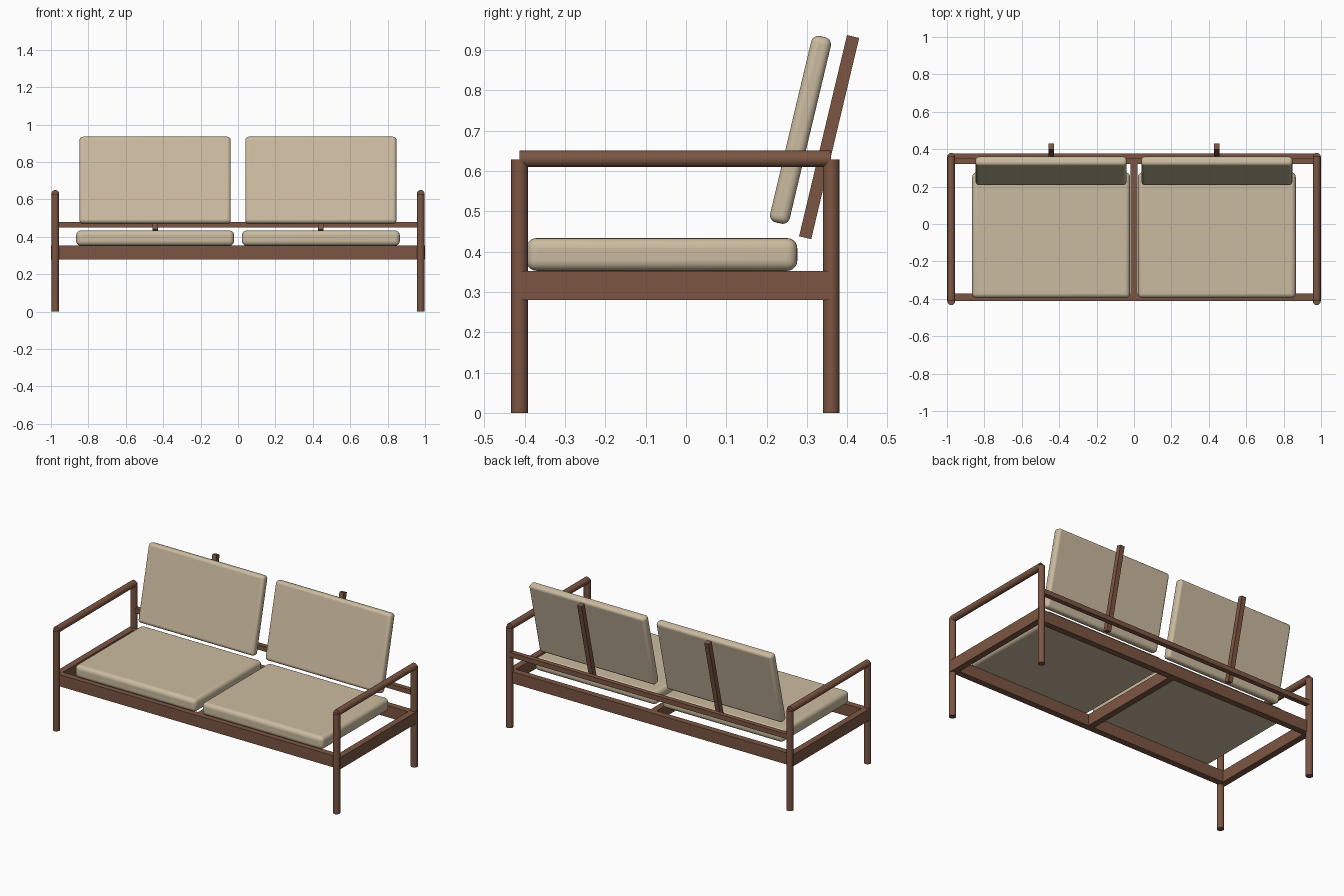
import bpy
from math import radians

cube = bpy.data.objects.get("Cube")
if cube:
    bpy.data.objects.remove(cube, do_unlink=True)


def material(name, colour):
    mat = bpy.data.materials.new(name)
    mat.use_nodes = True
    mat.diffuse_color = colour
    mat.node_tree.nodes["Principled BSDF"].inputs["Base Color"].default_value = colour
    return mat


wood = material("brown wood", (0.20, 0.092, 0.055, 1))
fabric = material("beige fabric", (0.60, 0.50, 0.35, 1))


def box(name, centre, size, mat, tilt=0, bevel=0):
    bpy.ops.mesh.primitive_cube_add(size=1, location=centre)
    ob = bpy.context.object
    ob.name = name
    ob.scale = size
    bpy.ops.object.transform_apply(location=False, rotation=False, scale=True)
    ob.rotation_euler.x = -radians(tilt)
    ob.data.materials.append(mat)
    if bevel:
        mod = ob.modifiers.new("rounding", "BEVEL")
        mod.width = bevel
        mod.segments = 5
        bpy.ops.object.shade_smooth_by_angle(angle=radians(40))
    return ob


def rod(name, centre, length, along_y=False):
    bpy.ops.mesh.primitive_cylinder_add(
        vertices=32, radius=0.0205, depth=length, location=centre,
        rotation=(radians(90) if along_y else 0, 0, 0))
    ob = bpy.context.object
    ob.name = name
    ob.data.materials.append(wood)
    bpy.ops.object.shade_smooth_by_angle(angle=radians(40))


FRONT, BACK = -0.413, 0.36      # leg centre lines
MIDDLE, DEPTH = (FRONT + BACK) / 2, BACK - FRONT
RAIL_Z, RAIL_H = 0.316, 0.073
TILT = 13.4

for side, s in (("left", 1), ("right", -1)):
    # Round legs and armrest
    rod(f"{side}_front_leg", (s * 0.977, FRONT, 0.314), 0.628)
    rod(f"{side}_back_leg", (s * 0.977, BACK, 0.314), 0.628)
    rod(f"{side}_armrest", (s * 0.977, MIDDLE, 0.63), DEPTH, along_y=True)
    box(f"{side}_side_rail", (s * 0.98, MIDDLE, RAIL_Z), (0.04, DEPTH, RAIL_H), wood)

    # Cushions and the tilted slat behind them
    box(f"{side}_seat_cushion", (s * 0.443, -0.06, 0.393), (0.844, 0.672, 0.081),
        fabric, bevel=0.025)
    box(f"{side}_back_cushion", (s * 0.443, 0.284, 0.702), (0.808, 0.05, 0.475),
        fabric, tilt=TILT, bevel=0.018)
    box(f"{side}_back_slat", (s * 0.443, 0.355, 0.684), (0.03, 0.031, 0.513),
        wood, tilt=TILT)

# Long rails, centre brace and back bar
box("front_rail", (0, FRONT + 0.022, RAIL_Z), (2.0, 0.04, RAIL_H), wood)
box("back_rail", (0, BACK - 0.018, RAIL_Z), (2.0, 0.04, RAIL_H), wood)
box("centre_brace", (0, MIDDLE, RAIL_Z), (0.04, DEPTH - 0.06, RAIL_H - 0.002), wood)
box("back_bar", (0, 0.363, 0.464), (1.95, 0.03, 0.03), wood)
